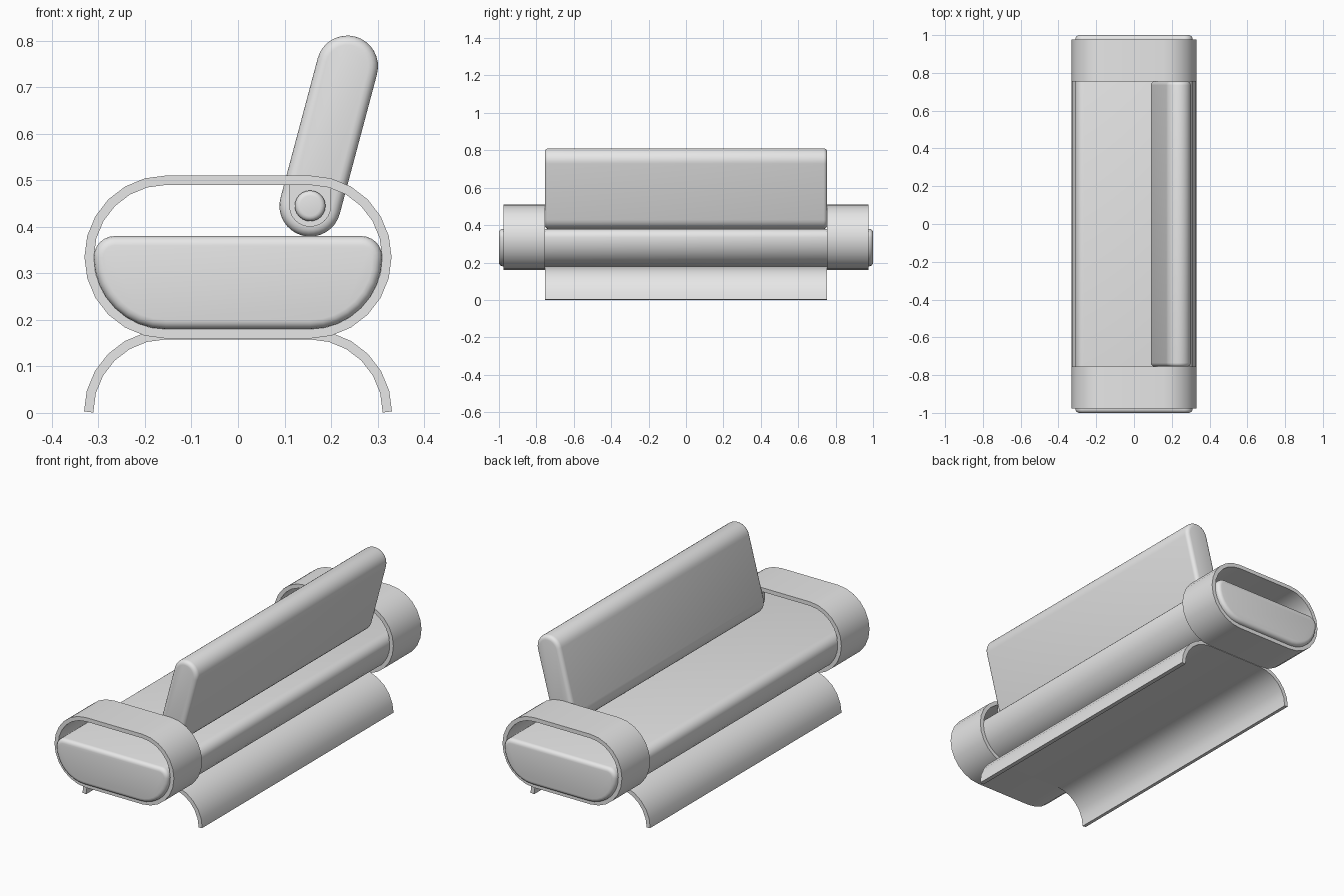
import bpy, bmesh, math
from math import pi

if "Cube" in bpy.data.objects:
    bpy.data.objects.remove(bpy.data.objects["Cube"])

grey = bpy.data.materials.new("light_grey")
grey.use_nodes = True
grey.diffuse_color = (0.8, 0.8, 0.8, 1)
grey.node_tree.nodes["Principled BSDF"].inputs["Base Color"].default_value = (0.8, 0.8, 0.8, 1)


def arc(cx, cz, r, start, end, steps):
    """Points (x, z) along a circular arc, angles in degrees."""
    angles = [math.radians(start + (end - start) * i / steps) for i in range(steps + 1)]
    return [(cx + r * math.cos(a), cz + r * math.sin(a)) for a in angles]


def finish(name, bm, thickness=0):
    """Turn a bmesh into a shaded object, thickening sheets."""
    mesh = bpy.data.meshes.new(name)
    bm.to_mesh(mesh)
    bm.free()
    mesh.materials.append(grey)
    obj = bpy.data.objects.new(name, mesh)
    bpy.context.collection.objects.link(obj)
    bpy.ops.object.select_all(action='DESELECT')
    obj.select_set(True)
    bpy.context.view_layer.objects.active = obj
    if thickness:
        mod = obj.modifiers.new("thickness", 'SOLIDIFY')
        mod.thickness = thickness
        mod.offset = 0
        mod.use_even_offset = True
        bpy.ops.object.modifier_apply(modifier=mod.name)
    bpy.ops.object.shade_smooth_by_angle(angle=math.radians(35))
    return obj


def solid(name, points, y0, y1, bevel=0):
    """Extrude a closed profile along y, rounding both end rims."""
    bm = bmesh.new()
    rings = [[bm.verts.new((x, y, z)) for x, z in points] for y in (y0, y1)]
    caps = [bm.faces.new(r) for r in rings]
    n = len(points)
    for i in range(n):
        j = (i + 1) % n
        bm.faces.new((rings[0][i], rings[0][j], rings[1][j], rings[1][i]))
    bmesh.ops.recalc_face_normals(bm, faces=bm.faces)
    if bevel:
        rims = [e for c in caps for e in c.edges]
        bmesh.ops.bevel(bm, geom=rims, offset=bevel, segments=4, profile=0.5,
                        affect='EDGES', clamp_overlap=True)
    return finish(name, bm)


def band(name, points, y0, y1, closed):
    """Bent sheet following a centre line, extruded along y."""
    bm = bmesh.new()
    rings = [[bm.verts.new((x, y, z)) for x, z in points] for y in (y0, y1)]
    n = len(points)
    for i in range(n if closed else n - 1):
        j = (i + 1) % n
        bm.faces.new((rings[0][i], rings[0][j], rings[1][j], rings[1][i]))
    bmesh.ops.recalc_face_normals(bm, faces=bm.faces)
    return finish(name, bm, 0.02)


# Seat cushion: big lower curves, small upper corners
seat = (arc(0.155, 0.335, 0.155, -90, 0, 8) + arc(0.265, 0.335, 0.045, 0, 90, 6)[1:]
        + arc(-0.265, 0.335, 0.045, 90, 180, 6) + arc(-0.155, 0.335, 0.155, 180, 270, 8)[1:])
solid("seat_cushion", seat, -1, 1, 0.02)

# Backrest: leaning rounded slab
lean = 15
back = (arc(0.155, 0.445, 0.066, 180 - lean, 360 - lean, 16)
        + arc(0.235, 0.745, 0.066, -lean, 180 - lean, 16))
solid("backrest", back, -0.755, 0.755, 0.02)

# Base: arched sheet whose sides curve down to the floor
base = arc(0.155, 0.002, 0.166, 0, 90, 6) + arc(-0.155, 0.002, 0.166, 90, 180, 6)
band("arched_base", base, -0.755, 0.755, False)

# Armrest loops, with the brackets and pivots that carry the backrest
loop = arc(0.155, 0.335, 0.165, -90, 90, 12) + arc(-0.155, 0.335, 0.165, 90, 270, 12)
bracket = [(0.2, 0.495)] + arc(0.155, 0.445, 0.045, 0, -180, 12) + [(0.11, 0.495)]
pivot = arc(0.155, 0.445, 0.033, 0, 345, 23)
for side, s in (("front", -1), ("rear", 1)):
    band(side + "_armrest_loop", loop, s * 0.755, s * 0.977, True)
    solid(side + "_backrest_bracket", bracket, s * 0.76, s * 0.78)
    solid(side + "_backrest_pivot", pivot, s * 0.72, s * 0.80, 0.011)
